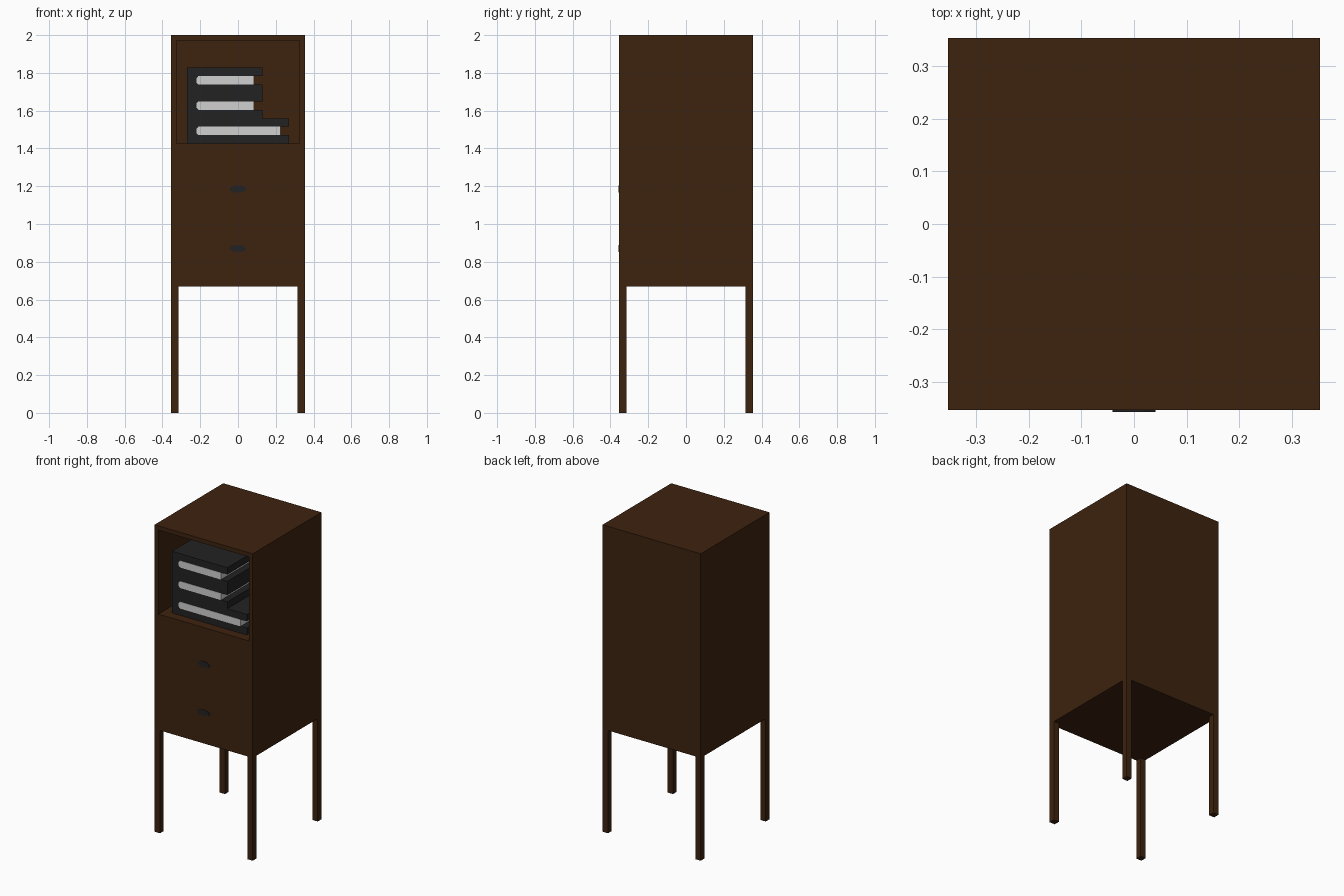
import bpy, bmesh, math

if "Cube" in bpy.data.objects:
    bpy.data.objects.remove(bpy.data.objects["Cube"])

H = 0.354        # half width of the cabinet
INNER = 0.315    # half width of the shelf opening
BODY_Z = 0.67    # underside of the cabinet
SHELF_Z = 1.425  # shelf floor
SLAB = 0.0446    # thickness of a cover or page block


def material(name, rgb):
    m = bpy.data.materials.new(name)
    m.diffuse_color = (*rgb, 1)
    m.use_nodes = True
    m.node_tree.nodes["Principled BSDF"].inputs["Base Color"].default_value = m.diffuse_color
    return m


wood = material("dark wood", (0.047, 0.0165, 0.0048))
charcoal = material("charcoal", (0.016, 0.0165, 0.0175))
paper = material("paper", (0.63, 0.63, 0.63))


def finish(name, bm, mat):
    bmesh.ops.recalc_face_normals(bm, faces=bm.faces)
    mesh = bpy.data.meshes.new(name)
    bm.to_mesh(mesh)
    bm.free()
    mesh.materials.append(mat)
    ob = bpy.data.objects.new(name, mesh)
    bpy.context.collection.objects.link(ob)
    return ob


def box(bm, lo, hi):
    verts = bmesh.ops.create_cube(bm, size=1)["verts"]
    for v in verts:
        v.co = [lo[i] if v.co[i] < 0 else hi[i] for i in range(3)]


def prism(name, profile, y0, y1, mat):
    """Extrude an (x, z) outline from y0 to y1."""
    bm = bmesh.new()
    face = bm.faces.new([bm.verts.new((x, y0, z)) for x, z in profile])
    ext = bmesh.ops.extrude_face_region(bm, geom=[face], use_keep_orig=True)
    for v in ext["geom"]:
        if isinstance(v, bmesh.types.BMVert):
            v.co.y = y1
    return finish(name, bm, mat)


# Cabinet: a block with the open shelf inset and pushed into its front
bm = bmesh.new()
box(bm, (-H, -H, BODY_Z), (H, H, 2))
bm.normal_update()
front = min(bm.faces, key=lambda f: f.calc_center_median().y)
bmesh.ops.inset_individual(bm, faces=[front], thickness=H - INNER)
for v in front.verts:
    if v.co.z < 1.3:
        v.co.z = SHELF_Z
ext = bmesh.ops.extrude_face_region(bm, geom=[front])
for v in ext["geom"]:
    if isinstance(v, bmesh.types.BMVert):
        v.co.y = INNER
if front.is_valid:
    bm.faces.remove(front)
finish("cabinet", bm, wood)

# Four legs
for sx, side in ((-1, "left"), (1, "right")):
    for sy, end in ((-1, "front"), (1, "back")):
        bm = bmesh.new()
        xs = sorted((sx * INNER, sx * H))
        ys = sorted((sy * INNER, sy * H))
        box(bm, (xs[0], ys[0], 0), (xs[1], ys[1], BODY_Z))
        finish(f"{end}_{side}_leg", bm, wood)

# Oval drawer pulls, nearly flush with the front
for name, z in (("upper_drawer_pull", 1.185), ("lower_drawer_pull", 0.87)):
    oval = [(0.042 * math.cos(a), z + 0.021 * math.sin(a))
            for a in (math.radians(22.5 + 45 * i) for i in range(8))]
    oval = [(x * 1.06, zz) for x, zz in oval]
    prism(name, oval, -H - 0.003, -H + 0.003, charcoal)

# Stack of books: spine to the left, page block between two covers
BOOK_L, Y0, Y1 = -0.27, -0.295, 0.27
for i, (name, right) in enumerate((("bottom_book", 0.27),
                                   ("middle_book", 0.13),
                                   ("top_book", 0.13))):
    z = SHELF_Z + 0.001 + i * 3 * SLAB
    z1, z2, z3 = z + SLAB, z + 2 * SLAB, z + 3 * SLAB
    spine = BOOK_L + 0.06
    cover = [(BOOK_L, z), (right, z), (right, z1), (spine, z1),
             (spine, z2), (right, z2), (right, z3), (BOOK_L, z3)]
    prism(name + "_cover", cover, Y0, Y1, charcoal)
    edge = right - 0.045
    pages = [(edge, z1), (edge, z2), (spine, z2), (spine - 0.011, z2 - 0.012),
             (spine - 0.011, z1 + 0.012), (spine, z1)]
    prism(name + "_pages", pages, Y0 - 0.002, Y1 + 0.002, paper)
